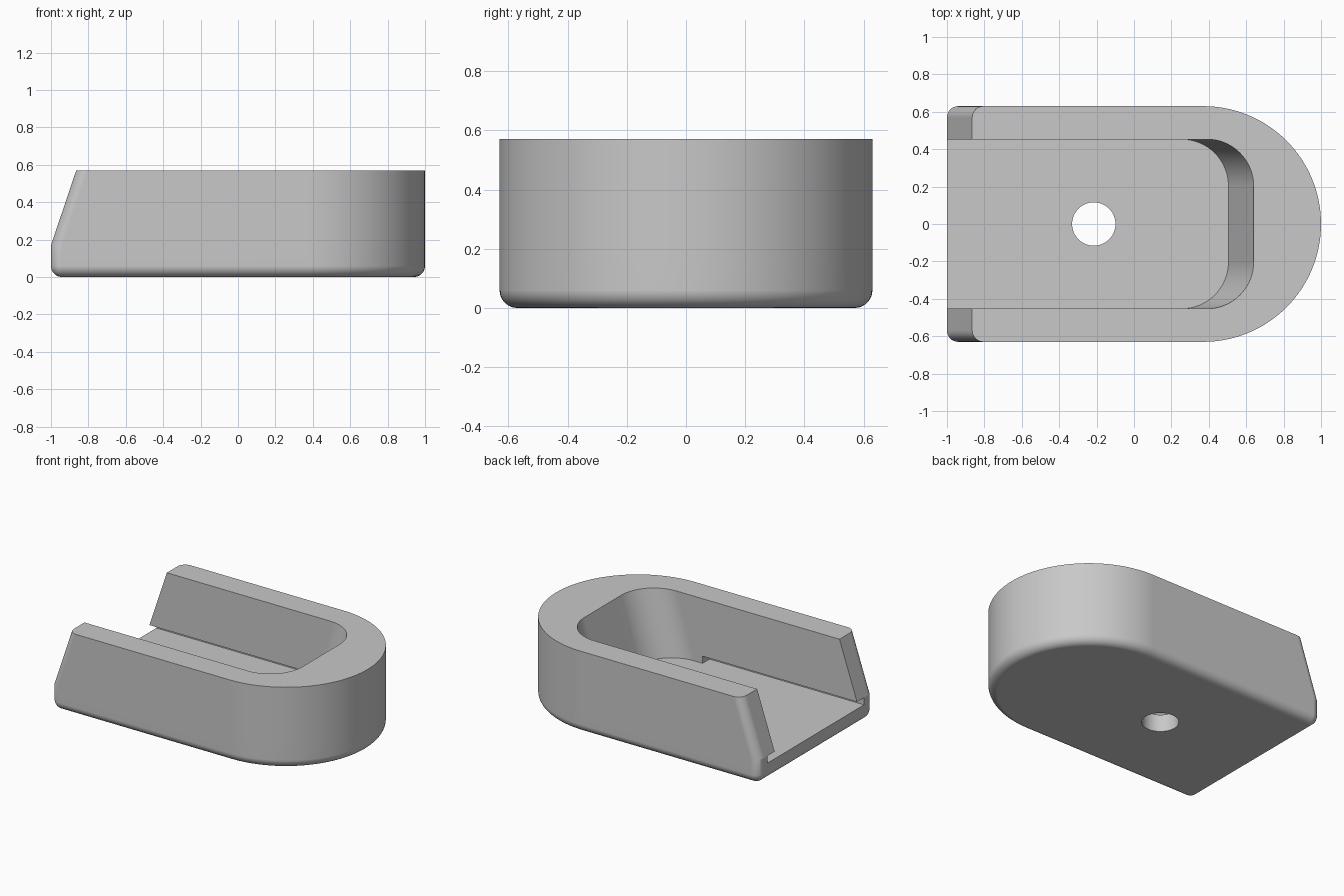
import bpy
import bmesh
from math import sin, cos, pi, radians
from mathutils import Matrix

if "Cube" in bpy.data.objects:
    bpy.data.objects.remove(bpy.data.objects["Cube"])

HEIGHT, HALF_W, FILLET = 0.57, 0.63, 0.06
FLOOR, LIP, LEAN = 0.12, 0.17, 0.135
POCKET_W, POCKET_R = 0.453, 0.25

grey = bpy.data.materials.new("light grey")
grey.use_nodes = True
grey.diffuse_color = (0.58, 0.58, 0.58, 1)
grey.node_tree.nodes["Principled BSDF"].inputs["Base Color"].default_value = grey.diffuse_color


def arc(cx, cy, r, start, end, steps):
    angles = [radians(start + (end - start) * i / steps) for i in range(steps + 1)]
    return [(cx + r * cos(a), cy + r * sin(a)) for a in angles]


def loft(name, rings):
    """Solid through a stack of (outline, z) rings with equal point counts."""
    bm = bmesh.new()
    loops = [[bm.verts.new((x, y, z)) for x, y in outline] for outline, z in rings]
    n = len(loops[0])
    for low, high in zip(loops, loops[1:]):
        for i in range(n):
            j = (i + 1) % n
            bm.faces.new((low[i], low[j], high[j], high[i]))
    bm.faces.new(loops[0][::-1])
    bm.faces.new(loops[-1])
    return finish(name, bm)


def finish(name, bm):
    bmesh.ops.recalc_face_normals(bm, faces=bm.faces)
    mesh = bpy.data.meshes.new(name)
    bm.to_mesh(mesh)
    bm.free()
    mesh.materials.append(grey)
    obj = bpy.data.objects.new(name, mesh)
    bpy.context.collection.objects.link(obj)
    return obj


def body_outline(left, inset):
    """D-shaped outline: round right end, small rounded corners on the left."""
    cx, r, cy = left + FILLET, FILLET - inset, HALF_W - FILLET
    return (arc(1 - HALF_W, 0, HALF_W - inset, -90, 90, 64)
            + arc(cx, cy, r, 90, 180, 8) + arc(cx, -cy, r, 180, 270, 8))


def pocket_outline(right):
    """Open-ended channel outline with rounded inner corners."""
    cx, cy = right - POCKET_R, POCKET_W - POCKET_R
    return (arc(cx, -cy, POCKET_R, -90, 0, 16) + arc(cx, cy, POCKET_R, 0, 90, 16)
            + [(-1.3, POCKET_W), (-1.3, -POCKET_W)])


# Body: filleted underside, upright sides, leaning left end
rings = []
for k in range(9):
    a = (0.04 + 0.96 * k / 8) * pi / 2
    rings.append((body_outline(-1, FILLET * (1 - sin(a))), FILLET * (1 - cos(a))))
rings = [(outline, z) for outline, z in rings]
rings[0] = (rings[0][0], 0)
rings.append((body_outline(-1, 0), LIP))
rings.append((body_outline(-1 + LEAN, 0), HEIGHT))
body = loft("holder_body", rings)

# Channel with a leaning end wall
top = HEIGHT + 0.1
slope = LEAN / (HEIGHT - FLOOR)
channel = loft("channel_cutter", [(pocket_outline(0.505), FLOOR),
                                  (pocket_outline(0.505 + slope * (top - FLOOR)), top)])

# Grooves under both side walls
groove_end, groove_w = 0.19, 0.53
rect = [(-1.2, -groove_w), (groove_end, -groove_w), (groove_end, groove_w), (-1.2, groove_w)]
grooves = loft("groove_cutter", [(rect, FLOOR), (rect, LIP)])

# Round hole through the floor
bm = bmesh.new()
bmesh.ops.create_cone(bm, cap_ends=True, segments=48, radius1=0.116, radius2=0.116,
                      depth=0.6, matrix=Matrix.Translation((-0.215, 0, 0.1)))
hole = finish("hole_cutter", bm)

bpy.ops.object.select_all(action="DESELECT")
bpy.context.view_layer.objects.active = body
body.select_set(True)
for cutter in (channel, grooves, hole):
    cut = body.modifiers.new(cutter.name, "BOOLEAN")
    cut.object = cutter
    cut.operation = "DIFFERENCE"
    cut.solver = "EXACT"
    bpy.ops.object.modifier_apply(modifier=cut.name)
    bpy.data.objects.remove(cutter)

# Smooth curves, crisp edges, flat planes
bpy.ops.object.shade_smooth_by_angle(angle=radians(16))
normals = body.modifiers.new("flat planes", "WEIGHTED_NORMAL")
normals.keep_sharp = True
